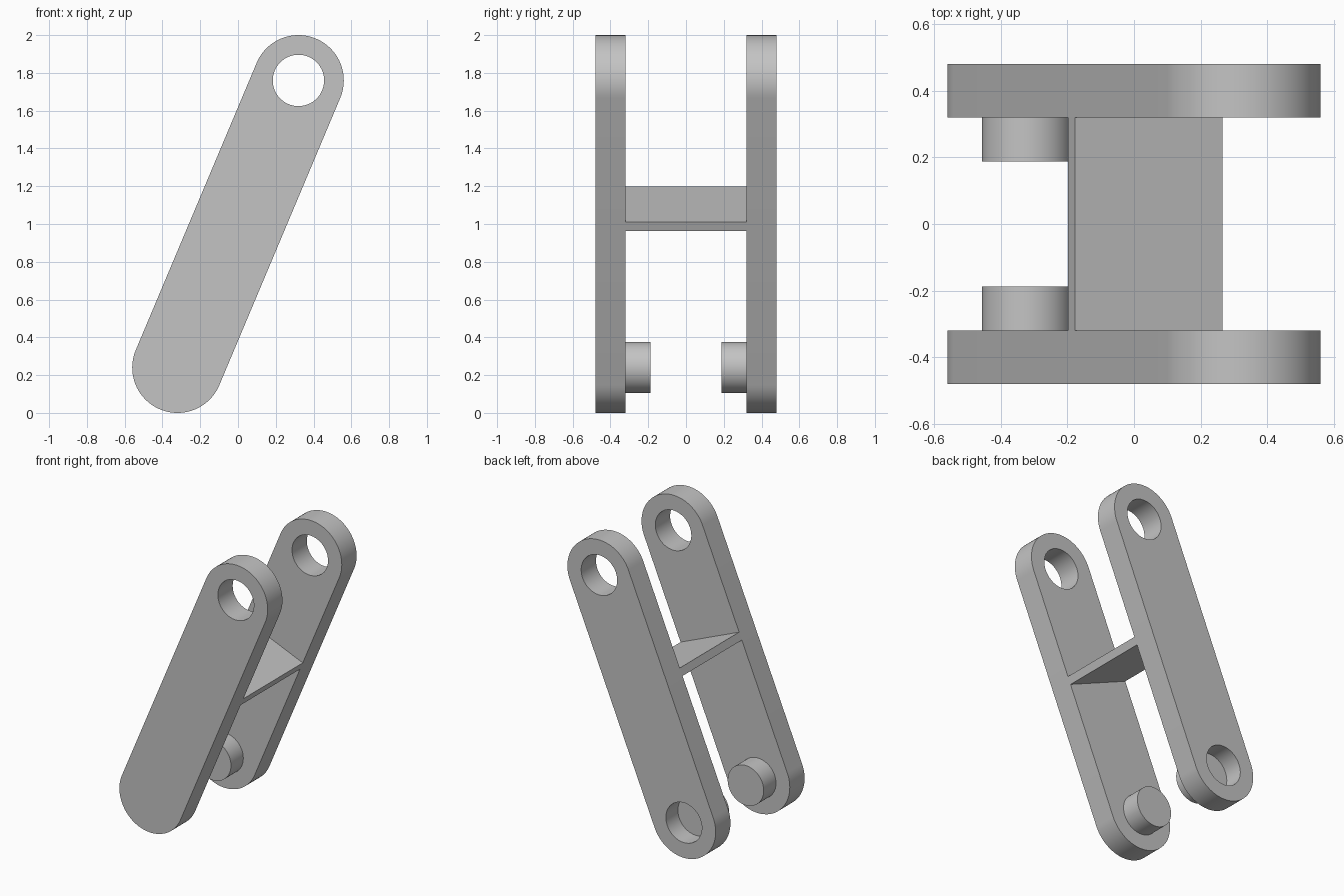
import bpy, bmesh, math
from mathutils import Vector

cube = bpy.data.objects.get("Cube")
if cube:
    bpy.data.objects.remove(cube, do_unlink=True)

# Joint centres in the x-z plane, and the shared sizes
LOW, HIGH = Vector((-0.32, 0.24)), Vector((0.32, 1.76))
ARM_R, PIN_R = 0.24, 0.136
INNER, OUTER = 0.32, 0.48
PIN_TIP, RECESS_FLOOR = 0.187, 0.35
ALONG = (HIGH - LOW).normalized()
ACROSS = Vector((ALONG.y, -ALONG.x))
MID = (LOW + HIGH) / 2

grey = bpy.data.materials.new("plain_grey")
grey.use_nodes = True
colour = (0.55, 0.55, 0.55, 1)
grey.diffuse_color = colour
grey.node_tree.nodes["Principled BSDF"].inputs["Base Color"].default_value = colour


def arc(centre, radius, start, sweep, steps):
    """Points turning from the ACROSS direction towards ALONG."""
    angles = [start + sweep * i / steps for i in range(steps + 1)]
    return [centre + radius * (math.cos(a) * ACROSS + math.sin(a) * ALONG) for a in angles]


def prism(name, outline, y0, y1):
    """Extrude an x-z outline from y0 to y1."""
    bm = bmesh.new()
    face = bm.faces.new([bm.verts.new((p.x, y0, p.y)) for p in outline])
    moved = bmesh.ops.extrude_face_region(bm, geom=[face])["geom"]
    verts = [v for v in moved if isinstance(v, bmesh.types.BMVert)]
    bmesh.ops.translate(bm, verts=verts, vec=(0, y1 - y0, 0))
    bmesh.ops.recalc_face_normals(bm, faces=bm.faces)
    mesh = bpy.data.meshes.new(name)
    bm.to_mesh(mesh)
    bm.free()
    mesh.materials.append(grey)
    obj = bpy.data.objects.new(name, mesh)
    bpy.context.collection.objects.link(obj)
    return obj


def activate(obj):
    bpy.ops.object.select_all(action="DESELECT")
    obj.select_set(True)
    bpy.context.view_layer.objects.active = obj


def smooth(obj):
    activate(obj)
    bpy.ops.object.shade_smooth_by_angle(angle=math.radians(30))


def disc(name, centre, y0, y1):
    return prism(name, arc(centre, PIN_R, 0, math.tau, 64)[:-1], y0, y1)


def drill(obj, centre, y0, y1):
    """Cut a round hole through part of an object."""
    cutter = disc("hole_cutter", centre, y0, y1)
    cutter.hide_render = True
    mod = obj.modifiers.new("hole", "BOOLEAN")
    mod.operation, mod.solver, mod.object = "DIFFERENCE", "EXACT", cutter
    activate(obj)
    bpy.ops.object.modifier_apply(modifier=mod.name)
    bpy.data.objects.remove(cutter, do_unlink=True)


# Two round-ended arms, each with a top eye and an inward pin
arm_outline = arc(HIGH, ARM_R, 0, math.pi, 40) + arc(LOW, ARM_R, math.pi, math.pi, 40)
for label, side in (("front", -1), ("back", 1)):
    arm = prism(label + "_arm", arm_outline, side * INNER, side * OUTER)
    drill(arm, HIGH, side * (INNER - 0.1), side * (OUTER + 0.1))
    if side > 0:
        # Blind recess in the outer face of the back arm
        drill(arm, LOW, RECESS_FLOOR, OUTER + 0.1)
    smooth(arm)
    smooth(disc(label + "_pin", LOW, side * PIN_TIP, side * (INNER + 0.01)))

# Cross web joining the arms, square to their length
web = [MID + u * ARM_R * ACROSS + v * ALONG
       for u, v in ((-1, 0.06), (1, 0.06), (1, 0.113), (-1, 0.113))]
prism("cross_web", web, -INNER, INNER)
